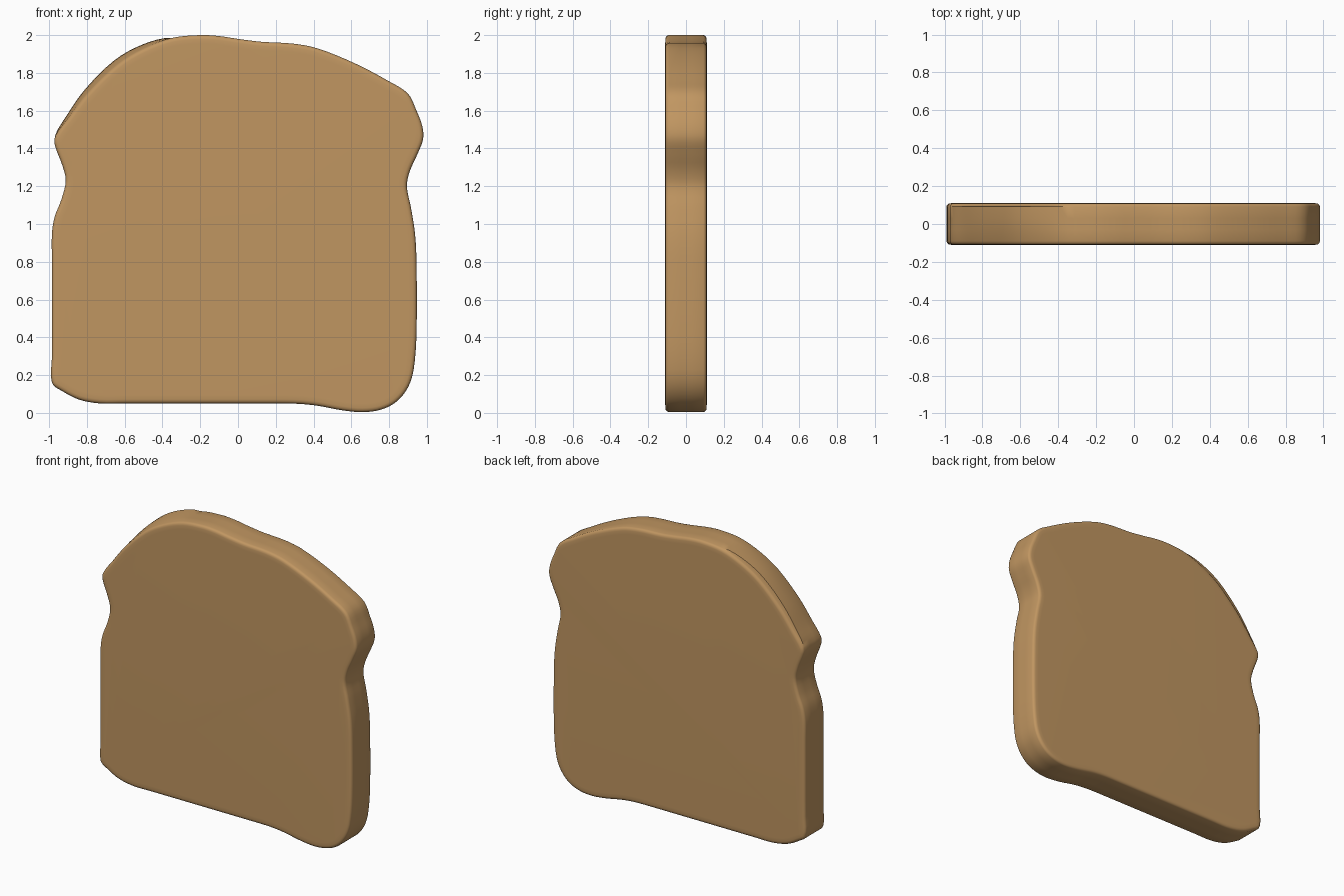
import bpy, bmesh
from mathutils import Vector

if "Cube" in bpy.data.objects:
    bpy.data.objects.remove(bpy.data.objects["Cube"])

# Crust colour
crust = bpy.data.materials.new("toasted bread")
crust.diffuse_color = (0.53, 0.305, 0.12, 1)
crust.use_nodes = True
crust.node_tree.nodes["Principled BSDF"].inputs["Base Color"].default_value = crust.diffuse_color

# Key points of the slice outline (x, z), counter-clockwise from lower left
KEYS = [(-.985, .16), (-.93, .115), (-.84, .07), (-.73, .05), (-.6, .05), (.2, .05), (.32, .048),
        (.42, .038), (.55, .014), (.66, .004), (.76, .018), (.84, .06), (.90, .135),
        (.93, .23), (.945, .42), (.945, .8), (.937, .95), (.915, 1.09), (.894, 1.2),
        (.91, 1.28), (.95, 1.37), (.98, 1.45), (.975, 1.52), (.945, 1.6), (.9, 1.69),
        (.8, 1.755), (.62, 1.85), (.42, 1.93), (.29, 1.955), (.12, 1.965), (0, 1.98),
        (-.1, 1.995), (-.2, 2.0), (-.35, 1.985), (-.5, 1.93), (-.64, 1.845),
        (-.8, 1.69), (-.9, 1.56), (-.965, 1.47), (-.97, 1.42), (-.93, 1.31),
        (-.912, 1.23), (-.935, 1.13), (-.97, 1.04), (-.985, .95), (-.985, .8), (-.985, .3)]


def spline(keys, steps=4):
    """Closed centripetal-like smooth curve through the key points."""
    p = [Vector(k) for k in keys]
    n, out = len(p), []
    for i in range(n):
        a, b, c, d = p[i - 1], p[i], p[(i + 1) % n], p[(i + 2) % n]
        L = (c - b).length
        m0 = (c - a).normalized() * min(L, 3 * (b - a).length)
        m1 = (d - b).normalized() * min(L, 3 * (d - c).length)
        for s in range(steps):
            t = s / steps
            out.append(b * (2*t**3 - 3*t**2 + 1) + m0 * (t**3 - 2*t**2 + t)
                       + c * (3*t**2 - 2*t**3) + m1 * (t**3 - t**2))
    return out


outline = spline(KEYS)
N = len(outline)
normals = []
for i in range(N):
    t = (outline[(i + 1) % N] - outline[i - 1]).normalized()
    normals.append(Vector((t.y, -t.x)))


def shoulder_bulge(p):
    """Slight swelling of the crust on the upper left shoulder."""
    if p.y < 1.47 or p.x > -.35:
        return 0
    t = (p.x + .97) / .62
    return .026 * max(0, 4 * t * (1 - t)) ** .7


# Rounded cross-section: (depth, inset from outline, bulge share)
SECTION = [(-.11, .045, 0), (-.1095, .022, 0), (-.107, .011, 0), (-.101, .004, 0), (-.09, 0, 0),
           (-.03, 0, .5), (.03, 0, .9), (.092, 0, 1), (.097, .002, .2), (.101, .004, 0),
           (.107, .011, 0), (.1095, .022, 0), (.11, .045, 0)]

bm = bmesh.new()
rings = []
for y, inset, share in SECTION:
    ring = []
    for p, n in zip(outline, normals):
        q = p + n * (shoulder_bulge(p) * share - inset)
        ring.append(bm.verts.new((q.x, y, q.y)))
    rings.append(ring)
for a, b in zip(rings, rings[1:]):
    for i in range(N):
        j = (i + 1) % N
        bm.faces.new((a[i], a[j], b[j], b[i]))
# Flat cut faces of the slice
bm.faces.new(rings[0][::-1])
bm.faces.new(rings[-1])
bmesh.ops.recalc_face_normals(bm, faces=bm.faces[:])

mesh = bpy.data.meshes.new("bread_slice")
bm.to_mesh(mesh)
bm.free()
mesh.materials.append(crust)
slice_obj = bpy.data.objects.new("bread_slice", mesh)
bpy.context.collection.objects.link(slice_obj)
bpy.context.view_layer.objects.active = slice_obj
slice_obj.select_set(True)
bpy.ops.object.shade_smooth_by_angle(angle=0.7)
